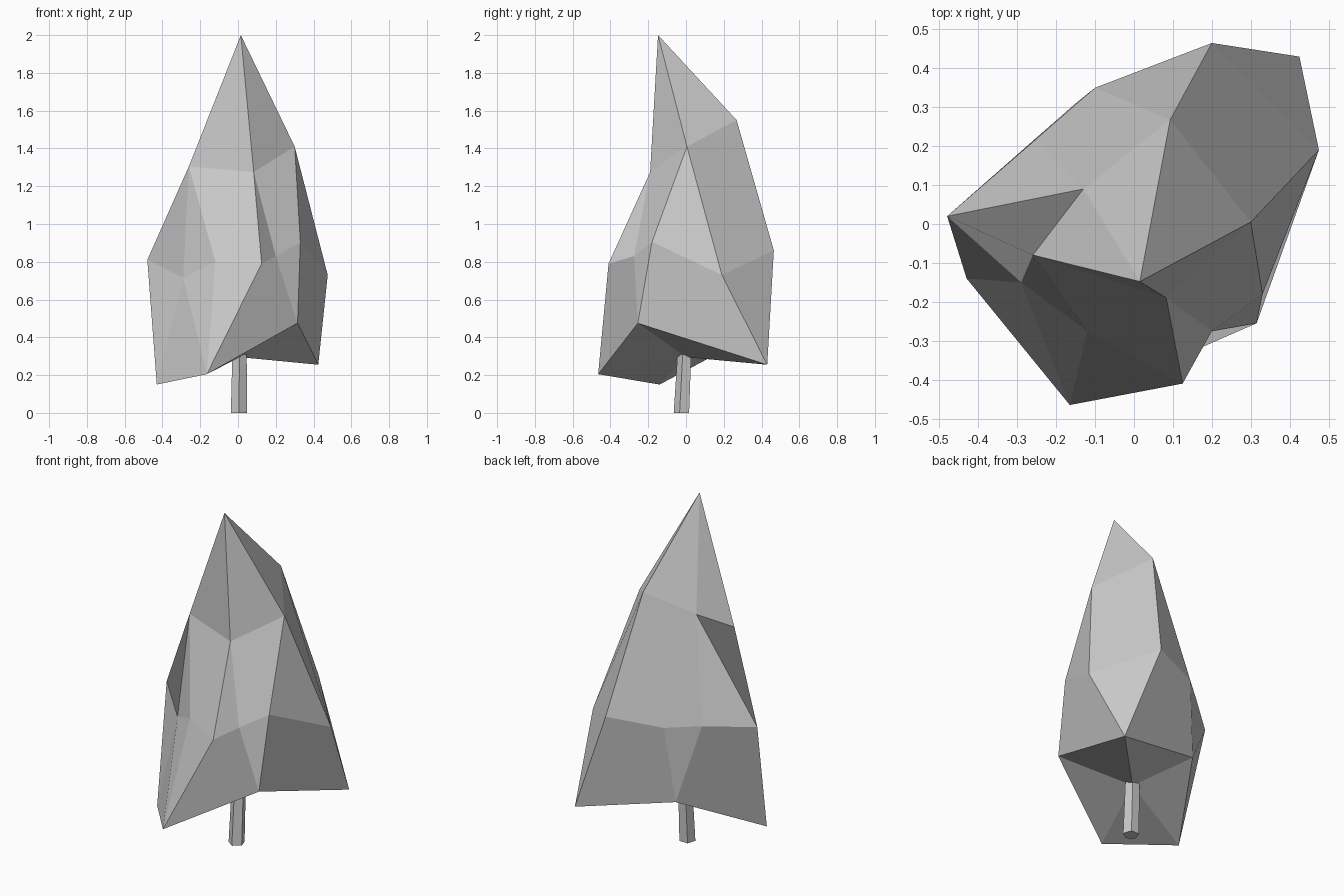
import bpy
import bmesh
from math import cos, sin, pi

if "Cube" in bpy.data.objects:
    bpy.data.objects.remove(bpy.data.objects["Cube"], do_unlink=True)


def make_material(name, color):
    material = bpy.data.materials.new(name)
    material.use_nodes = True
    material.diffuse_color = color
    material.node_tree.nodes["Principled BSDF"].inputs["Base Color"].default_value = color
    return material


def finish(name, mesh_builder, material):
    """Turn a bmesh into a flat-shaded object with outward normals."""
    bmesh.ops.recalc_face_normals(mesh_builder, faces=mesh_builder.faces[:])
    mesh = bpy.data.meshes.new(name)
    mesh_builder.to_mesh(mesh)
    mesh_builder.free()
    mesh.materials.append(material)
    obj = bpy.data.objects.new(name, mesh)
    bpy.context.collection.objects.link(obj)
    return obj


grey = make_material("plain grey", (0.6, 0.6, 0.6, 1.0))

# Foliage: five branch sectors, each with a low tip, two mid points
# and one upper shoulder that leans over the gap to the next sector
sectors = [
    dict(tip=(-.43, -.14, .15), left=(-.48, .02, .81), right=(-.29, -.15, .715), shoulder=(-.26, -.08, 1.305)),
    dict(tip=(-.165, -.465, .205), left=(-.12, -.275, .8), right=(.125, -.41, .79), shoulder=(.083, -.19, 1.275)),
    dict(tip=(.315, -.255, .475), left=(.2, -.275, .83), right=(.33, -.18, .905), shoulder=(.3, .005, 1.41)),
    dict(tip=(.425, .43, .255), left=(.475, .19, .73), right=(.2, .465, .86), shoulder=(.093, .268, 1.55)),
    dict(tip=(-.15, .31, .39), left=(-.1, .35, .83), right=(-.255, .215, .83), shoulder=(-.13, .09, 1.41)),
]

foliage = bmesh.new()
apex = foliage.verts.new((.015, -.148, 2))
hub = foliage.verts.new((.01, 0, .295))
rings = [{part: foliage.verts.new(point) for part, point in sector.items()} for sector in sectors]

for i, here in enumerate(rings):
    after = rings[(i + 1) % len(rings)]
    before = rings[i - 1]
    # Branch point, and the gap between it and the next one
    foliage.faces.new((here["tip"], here["right"], here["left"]))
    if i == 0:
        foliage.faces.new((here["tip"], after["tip"], here["right"]))
        foliage.faces.new((after["tip"], after["left"], here["right"]))
    else:
        foliage.faces.new((here["tip"], after["tip"], after["left"], here["right"]))
    # Upper slopes
    foliage.faces.new((here["right"], after["left"], here["shoulder"]))
    foliage.faces.new((here["left"], here["right"], here["shoulder"], before["shoulder"]))
    # Crown and underside
    foliage.faces.new((here["shoulder"], after["shoulder"], apex))
    foliage.faces.new((after["tip"], here["tip"], hub))

finish("foliage", foliage, grey)

# Trunk: a slightly leaning five-sided post
trunk = bmesh.new()
SIDES = 5


def trunk_ring(center_x, center_y, height, radius):
    angles = [2 * pi * k / SIDES - pi / 2 for k in range(SIDES)]
    return [trunk.verts.new((center_x + radius * cos(a), center_y + radius * sin(a), height)) for a in angles]


low = trunk_ring(.005, -.02, 0, .045)
high = trunk_ring(.008, -.005, .31, .04)
for k in range(SIDES):
    n = (k + 1) % SIDES
    trunk.faces.new((low[k], low[n], high[n], high[k]))
trunk.faces.new(low)
trunk.faces.new(high)
finish("trunk", trunk, grey)
